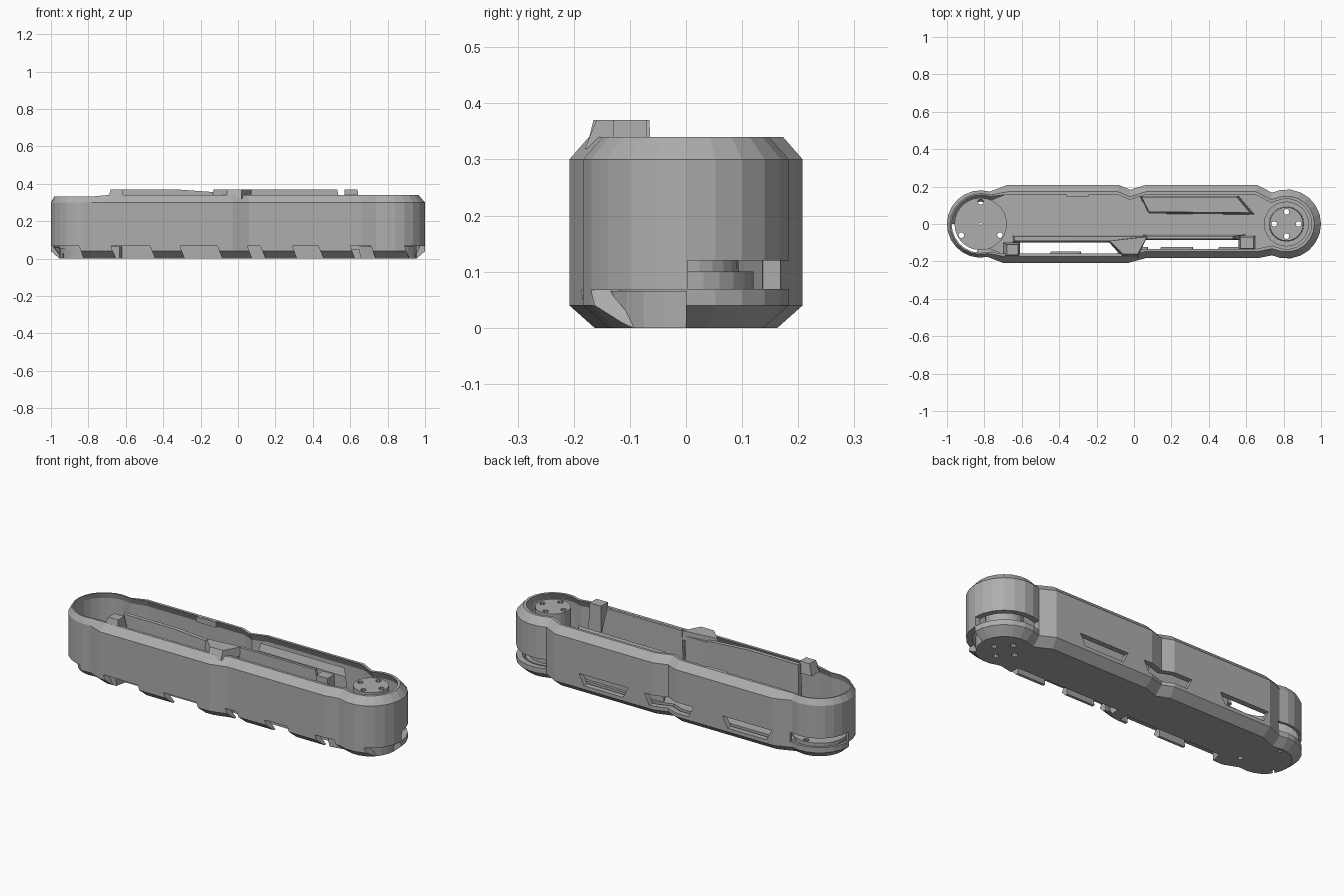
import bpy, bmesh, math
from mathutils import Vector

if "Cube" in bpy.data.objects:
    bpy.data.objects.remove(bpy.data.objects["Cube"])

mat = bpy.data.materials.new("mid_grey")
mat.diffuse_color = (0.42, 0.42, 0.42, 1)
mat.use_nodes = True
mat.node_tree.nodes["Principled BSDF"].inputs["Base Color"].default_value = mat.diffuse_color


def finish(name, bm):
    bmesh.ops.recalc_face_normals(bm, faces=bm.faces[:])
    me = bpy.data.meshes.new(name)
    bm.to_mesh(me)
    bm.free()
    me.materials.append(mat)
    ob = bpy.data.objects.new(name, me)
    bpy.context.collection.objects.link(ob)
    return ob


def add_prism(bm, bottom, top, z0, z1):
    """Solid between two matching outlines; z1 may be one height per corner."""
    n = len(bottom)
    zs = z1 if isinstance(z1, (list, tuple)) else [z1] * n
    a = [bm.verts.new((x, y, z0)) for x, y in bottom]
    b = [bm.verts.new((x, y, z)) for (x, y), z in zip(top, zs)]
    bm.faces.new(a[::-1])
    bm.faces.new(b)
    for i in range(n):
        bm.faces.new((a[i], a[(i + 1) % n], b[(i + 1) % n], b[i]))


def rect(x0, x1, y0, y1):
    return [(x0, y0), (x1, y0), (x1, y1), (x0, y1)]


def circle(cx, cy, r, n=24):
    return [(cx + r * math.cos(2 * math.pi * i / n),
             cy + r * math.sin(2 * math.pi * i / n)) for i in range(n)]


def solid(name, *prisms):
    bm = bmesh.new()
    for p in prisms:
        add_prism(bm, *p)
    return finish(name, bm)


def cut(ob, cutter):
    """Subtract the cutter, then discard it."""
    m = ob.modifiers.new("cut", 'BOOLEAN')
    m.operation = 'DIFFERENCE'
    m.solver = 'EXACT'
    m.object = cutter
    dg = bpy.context.evaluated_depsgraph_get()
    me = bpy.data.meshes.new_from_object(ob.evaluated_get(dg))
    ob.modifiers.clear()
    ob.data = me
    bpy.data.objects.remove(cutter)


# Link outline: two round ends joined by waisted sides
LX, RX = -0.82, 0.815


def arc(cx, r, a0, a1, n):
    return [(cx + r * math.cos(math.radians(a0 + (a1 - a0) * i / n)),
             r * math.sin(math.radians(a0 + (a1 - a0) * i / n))) for i in range(n + 1)]


outline = (arc(RX, 0.185, -115, 115, 14)
           + [(0.66, 0.208), (0.06, 0.208), (-0.02, 0.183), (-0.08, 0.208), (-0.68, 0.208)]
           + arc(LX, 0.18, 74, 282, 14)
           + [(-0.70, -0.208), (-0.03, -0.208), (0.06, -0.183), (0.66, -0.183)])


def inset(d, left=1.0):
    """Outline moved inward by d, scaled at the left end."""
    res, n = [], len(outline)
    for i in range(n):
        p, q, r = (Vector(outline[(i + k) % n]) for k in (-1, 0, 1))
        e, f = (q - p).normalized(), (r - q).normalized()
        n1, n2 = Vector((-e.y, e.x)), Vector((-f.y, f.x))
        m = (n1 + n2).normalized()
        k = d * (left if q.x < -0.71 else 1) / max(0.6, m.dot(n1))
        res.append(tuple(q + m * k))
    return res


# Outer wall with chamfered bottom and rim
bm = bmesh.new()
rings = [(0, 0.045, 1), (0.04, 0, 1), (0.30, 0, 1), (0.34, 0.035, 0.5),
         (0.34, 0.05, 0.5), (0.30, 0.03, 0.5), (0.06, 0.03, 0.5), (0.0, 0.06, 1)]
loops = []
for z, d, left in rings:
    loops.append([bm.verts.new((x, y, z - (0.008 if z > 0.33 and x < -0.71 else 0)))
                  for x, y in inset(d, left)])
for a, b in zip(loops, loops[1:] + loops[:1]):
    for i in range(len(a)):
        j = (i + 1) % len(a)
        bm.faces.new((a[i], a[j], b[j], b[i]))
wall = finish("outer_wall", bm)

# Front skirt cut into slanted tabs, windows in the back, slots round both ends
tabs = [(-0.85, -0.68), (-0.47, -0.31), (-0.11, 0.05), (0.12, 0.29), (0.43, 0.60), (0.71, 0.89)]
edges = [-1.13] + [e for t in tabs for e in t] + [1.1]
cuts = []
for a, b in zip(edges[::2], edges[1::2]):
    y = 0.0 if abs(a + b) > 1.8 else -0.095
    cuts.append((rect(a + 0.03, b + 0.03, -0.3, y), rect(a, b, -0.3, y), -0.01, 0.067))
cuts += [(rect(x - 0.12, x + 0.12, 0.1, 0.3), rect(x - 0.15, x + 0.15, 0.1, 0.3), 0.06, 0.12)
         for x in (0.36, -0.04, -0.52)]
cuts += [(rect(a, b, 0.003, 0.3),) * 2 + (0.069, 0.12) for a, b in ((0.74, 1.1), (-1.1, -0.76))]
cut(wall, solid("wall_cutter", *cuts))

# Floor plate, open along the front, drilled at both ends
floor = solid("floor_plate", (inset(0.046), inset(0.044), 0, 0.066))
cuts = [([(-0.66, -0.3), (-0.03, -0.3), (-0.03, -0.10), (-0.62, -0.10)],
         [(-0.66, -0.3), (-0.03, -0.3), (-0.09, -0.10), (-0.62, -0.10)], -0.01, 0.07),
        (rect(0.03, 0.66, -0.3, -0.085), rect(0.03, 0.64, -0.3, -0.085), -0.01, 0.07)]
left_holes = [(LX, 0.118), (LX - 0.103, -0.06), (LX + 0.103, -0.06)]
right_holes = [(RX + 0.065 * x, 0.065 * y) for x, y in ((1, 0), (-1, 0), (0, 1), (0, -1))]
drills = [(circle(x, y, 0.015, 10),) * 2 + (-0.01, 0.5) for x, y in left_holes + right_holes]
drills.append((circle(LX, 0, 0.007, 8),) * 2 + (-0.01, 0.5))
cut(floor, solid("floor_cutter", *cuts, *drills))

# Left pivot seat
seat = solid("pivot_seat", (circle(LX, 0, 0.14, 28), circle(LX, 0, 0.14, 28), 0.055, 0.075))
cut(seat, solid("seat_cutter", *drills))

# Right pivot boss on a wider foot, drilled through
boss = solid("pivot_boss", (circle(RX, 0, 0.095), circle(RX, 0, 0.09), 0.05, 0.33))
cut(boss, solid("boss_cutter", *drills))
foot = solid("boss_foot", (circle(RX, 0, 0.12), circle(RX, 0, 0.12), 0.055, 0.10))
cut(foot, solid("foot_cutter", (circle(RX, 0, 0.094),) * 2 + (0, 0.4)))

# Front inner rails, rising above the rim; the left one slopes down to the middle
solid("front_rails",
      (rect(-0.65, -0.33, -0.10, -0.06), rect(-0.64, -0.33, -0.09, -0.068), 0.05, 0.37),
      (rect(-0.33, -0.08, -0.10, -0.06), rect(-0.33, -0.08, -0.09, -0.068), 0.05,
       (0.37, 0.352, 0.352, 0.37)),
      (rect(-0.08, 0.05, -0.10, -0.06), rect(-0.08, 0.05, -0.09, -0.068), 0.05, 0.345),
      (rect(0.05, 0.60, -0.085, -0.055), rect(0.07, 0.53, -0.08, -0.065), 0.05, 0.37))

# Clips that tie the rails to the front wall
solid("rail_clips",
      ([(-0.14, -0.09), (-0.06, -0.18), (0.02, -0.18), (0.07, -0.065)],
       [(-0.13, -0.09), (-0.06, -0.16), (0.02, -0.16), (0.07, -0.068)], 0.32, 0.37),
      (rect(0.56, 0.65, -0.135, -0.06), rect(0.57, 0.64, -0.13, -0.07), 0.05, 0.37),
      (rect(-0.70, -0.61, -0.18, -0.10), rect(-0.68, -0.62, -0.165, -0.11), 0.31, 0.37))

# Back ledge behind the right windows, and a small rim clip
solid("back_ledge", ([(0.08, 0.055), (0.645, 0.05), (0.56, 0.15), (0.03, 0.15)],
                     [(0.08, 0.065), (0.62, 0.06), (0.55, 0.145), (0.04, 0.145)], 0.05, 0.30))
solid("rim_clip", (rect(-0.36, -0.24, 0.148, 0.185), rect(-0.36, -0.24, 0.148, 0.172), 0.31, 0.339))
